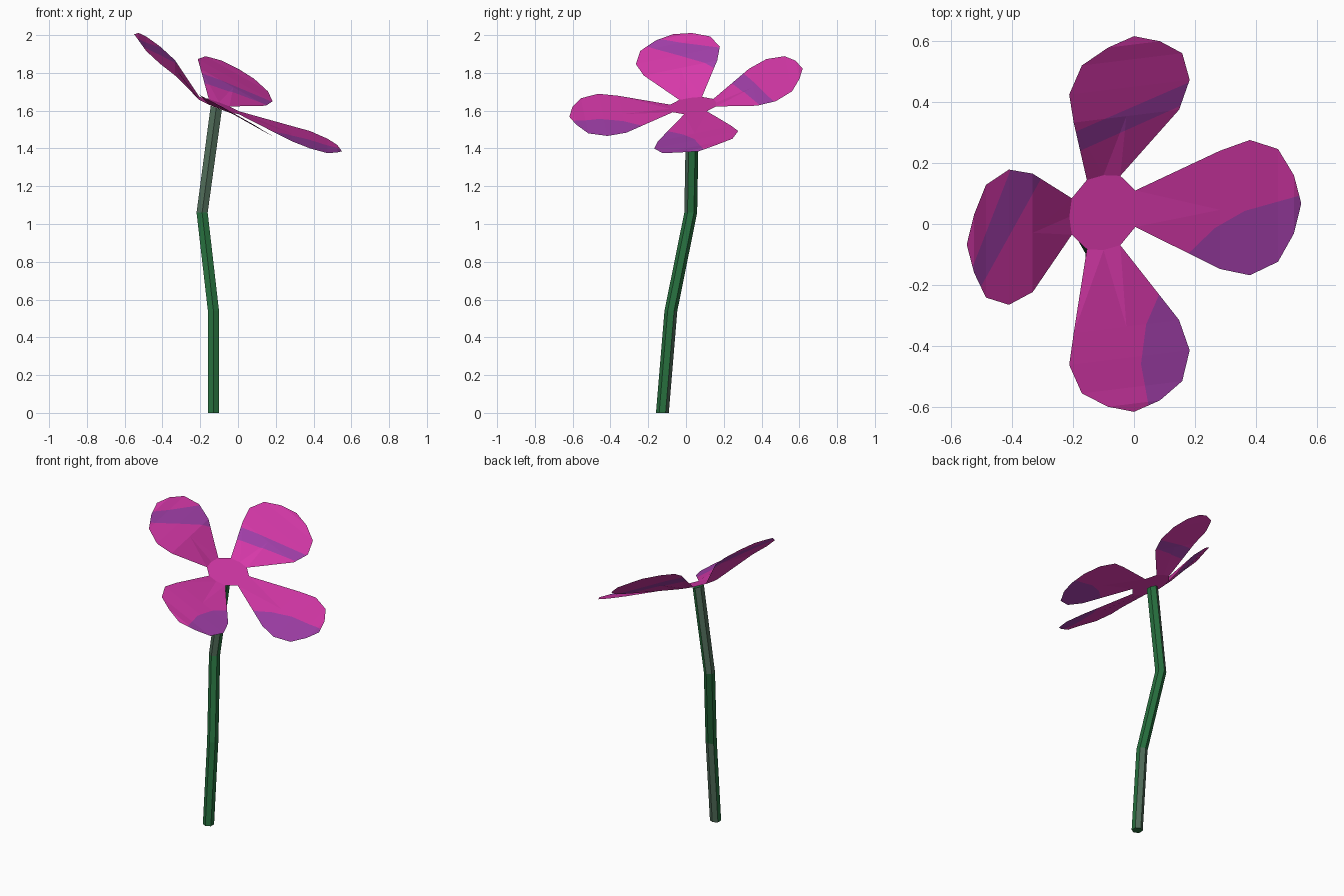
import bpy
import bmesh
from math import cos, sin, pi
from mathutils import Vector

cube = bpy.data.objects.get("Cube")
if cube:
    bpy.data.objects.remove(cube, do_unlink=True)


def make_material(name, rgb):
    mat = bpy.data.materials.new(name)
    mat.use_nodes = True
    color = (*rgb, 1.0)
    mat.diffuse_color = color
    mat.node_tree.nodes["Principled BSDF"].inputs["Base Color"].default_value = color
    return mat


pink = make_material("petal pink", (0.68, 0.04, 0.40))
purple = make_material("petal purple", (0.36, 0.05, 0.40))
green = make_material("stem green", (0.02, 0.16, 0.048))
grey_green = make_material("stem grey green", (0.08, 0.15, 0.10))


def finish(name, bm, materials):
    mesh = bpy.data.meshes.new(name)
    bm.normal_update()
    bm.to_mesh(mesh)
    bm.free()
    for mat in materials:
        mesh.materials.append(mat)
    obj = bpy.data.objects.new(name, mesh)
    bpy.context.collection.objects.link(obj)
    return obj


# Tilted frame of the petals, and the flatter frame of the flower centre
HEAD = Vector((0, 0, 1.695))
U = Vector((0.55, 0.0675, -0.31))
V = Vector((0, 0.6175, 0.1275))
N = U.cross(V).normalized()
CORE = Vector((-0.1, 0.0375, 1.627))
CORE_U = Vector((0.55, 0.0675, -0.2))
CORE_V = Vector((0, 0.6, 0.08))


def turn(a, b, quarter):
    for _ in range(quarter):
        a, b = -b, a
    return a, b


def core_point(a, b, quarter):
    a, b = turn(a, b, quarter)
    return CORE + a * CORE_U + b * CORE_V


def petal_point(a, b, lift, quarter):
    a, b = turn(a, b, quarter)
    return HEAD + a * U + b * V + lift * N


BASE = [(0.19, -0.1), (0.205, 0), (0.19, 0.1)]
# Distance along the petal, half width, lift
ROWS = [(0.56, 0.315, -0.05), (0.72, 0.36, -0.03), (0.873, 0.30, -0.013), (0.956, 0.155, 0)]


def petal(name, quarter, borders):
    bm = bmesh.new()
    rows = [[bm.verts.new(core_point(a, b, quarter)) for a, b in BASE]]
    for t, w, lift in ROWS:
        rows.append([bm.verts.new(petal_point(t, s * w, lift, quarter)) for s in (-1, 0, 1)])
    for low, high in zip(rows, rows[1:]):
        for i in range(2):
            bm.faces.new((low[i], high[i], high[i + 1], low[i + 1]))
    tip = bm.verts.new(petal_point(1, 0, 0, quarter))
    for i in range(2):
        bm.faces.new((rows[-1][i], tip, rows[-1][i + 1]))
    bmesh.ops.triangulate(bm, faces=bm.faces[:])
    # Cut the purple marking along its borders; it lies to the right of each
    cuts = []
    for line in borders:
        for p, q in zip(line, line[1:]):
            co = Vector((*p, 0))
            no = Vector((q[1] - p[1], p[0] - q[0], 0)).normalized()
            cuts.append((co, no))
            bmesh.ops.bisect_plane(bm, geom=bm.verts[:] + bm.edges[:] + bm.faces[:],
                                   plane_co=co, plane_no=no)
    for f in bm.faces:
        mid = f.calc_center_median()
        f.material_index = int(all((mid - co).dot(no) > 0 for co, no in cuts))
    return finish(name, bm, [pink, purple])


petal("left_petal", 0, [[(0.184, -0.092), (0.266, -0.013), (0.364, 0.043), (0.55, 0.095)]])
petal("back_petal", 1, [[(-0.2, 0.3), (0.18, 0.465)], [(0.145, 0.385), (-0.19, 0.235)]])
petal("right_petal", 2, [[(-0.53, -0.14), (-0.405, 0.18)], [(-0.305, 0.15), (-0.5, -0.2)]])
petal("front_petal", 3, [[(0.046, -0.587), (0.023, -0.46), (0.04, -0.33), (0.09, -0.215)]])

# Flower centre: a flat disc joining the petal bases
bm = bmesh.new()
bm.faces.new([bm.verts.new(core_point(a, b, k)) for k in range(4) for a, b in BASE])
finish("flower_centre", bm, [pink])

# Stem: bent six-sided tube
JOINTS = [(-0.13, -0.125, 0), (-0.13, -0.08, 0.54), (-0.19, 0.025, 1.06), (-0.115, 0.035, 1.615)]
RADIUS = 0.034
bm = bmesh.new()
rings = []
for i, joint in enumerate(JOINTS):
    ring = []
    for k in range(6):
        ang = pi / 6 + k * pi / 3
        offset = Vector((RADIUS * cos(ang), RADIUS * sin(ang), 0))
        if i == len(JOINTS) - 1:
            offset.z = -0.36 * offset.x  # top follows the flower's tilt
        ring.append(bm.verts.new(Vector(joint) + offset))
    rings.append(ring)
for level, (low, high) in enumerate(zip(rings, rings[1:])):
    for k in range(6):
        j = (k + 1) % 6
        f = bm.faces.new((low[k], low[j], high[j], high[k]))
        ang = (k + 1) * pi / 3
        # Grey patches: behind on the lowest part, away from back left on the top part
        behind = level == 0 and sin(ang) > 0.3
        upper = level == 2 and cos(ang - pi / 4) < 0.5
        f.material_index = int(behind or upper)
bm.faces.new(rings[0][::-1])
bm.faces.new(rings[-1])
finish("stem", bm, [green, grey_green])
